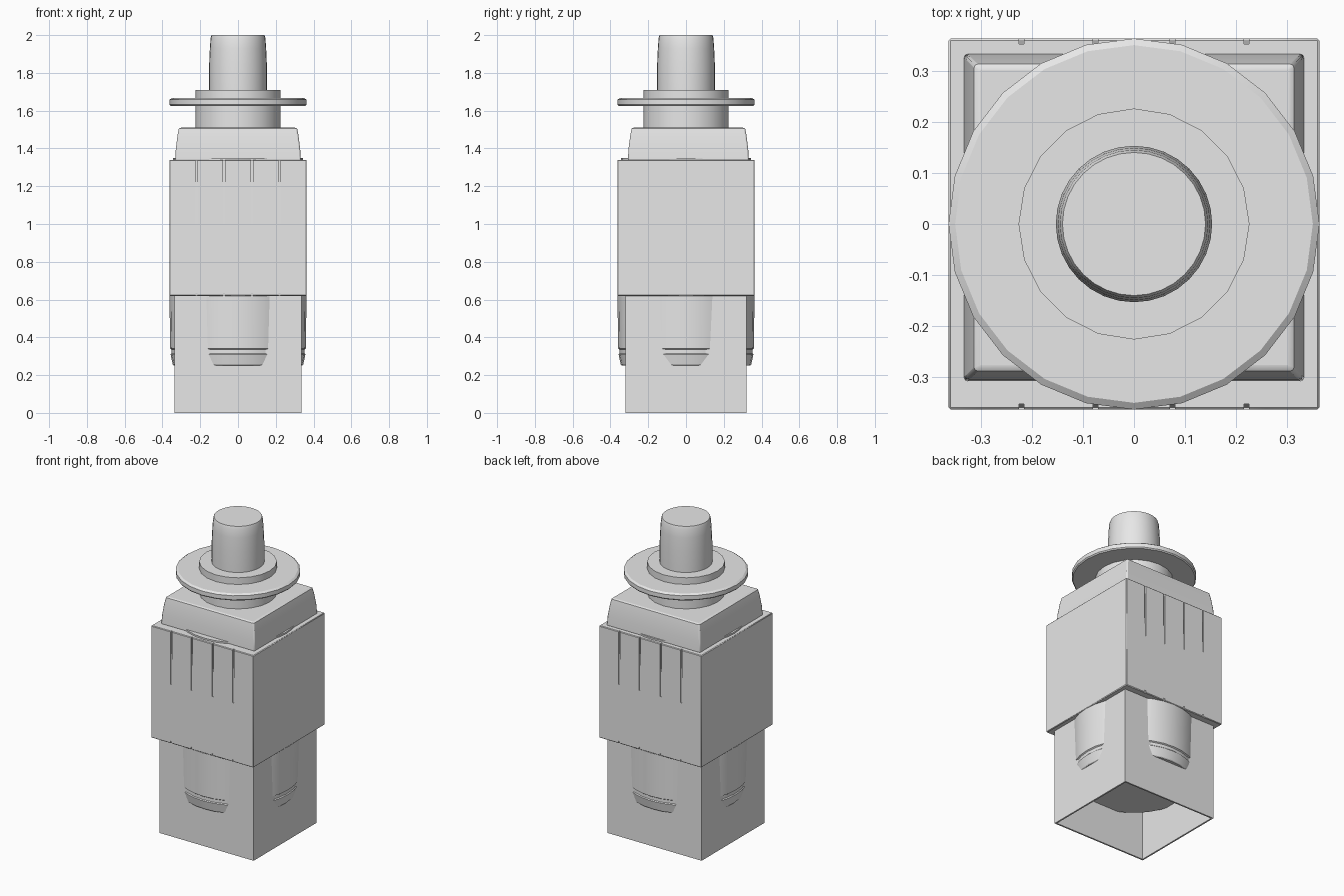
import bpy, bmesh
from math import cos, sin, tau, radians

if "Cube" in bpy.data.objects:
    bpy.data.objects.remove(bpy.data.objects["Cube"], do_unlink=True)

grey = bpy.data.materials.new("light grey plastic")
grey.use_nodes = True
grey.diffuse_color = (0.8, 0.8, 0.8, 1)
grey.node_tree.nodes["Principled BSDF"].inputs["Base Color"].default_value = (0.8, 0.8, 0.8, 1)


def finish(name, bm, smooth=True):
    bmesh.ops.recalc_face_normals(bm, faces=bm.faces)
    mesh = bpy.data.meshes.new(name)
    bm.to_mesh(mesh)
    bm.free()
    mesh.materials.append(grey)
    obj = bpy.data.objects.new(name, mesh)
    bpy.context.collection.objects.link(obj)
    if smooth:
        bpy.ops.object.select_all(action="DESELECT")
        obj.select_set(True)
        bpy.context.view_layer.objects.active = obj
        bpy.ops.object.shade_smooth_by_angle(angle=radians(30))
    return obj


def stack(bm, rings, bottom=True, top=True):
    """Skin a pile of closed rings of points."""
    loops = [[bm.verts.new(p) for p in ring] for ring in rings]
    n = len(loops[0])
    for a, b in zip(loops, loops[1:]):
        for i in range(n):
            j = (i + 1) % n
            bm.faces.new((a[i], a[j], b[j], b[i]))
    if bottom:
        bm.faces.new(loops[0][::-1])
    if top:
        bm.faces.new(loops[-1])


def lathe(name, profile, sides):
    bm = bmesh.new()
    stack(bm, [[(r * cos(tau * i / sides), r * sin(tau * i / sides), z)
                for i in range(sides)] for r, z in profile])
    return finish(name, bm)


def rect(x, y0, y1, z):
    return [(-x, y0, z), (x, y0, z), (x, y1, z), (-x, y1, z)]


def bevel(obj, width, segments=2):
    mod = obj.modifiers.new("edges", "BEVEL")
    mod.width, mod.segments, mod.limit_method = width, segments, "ANGLE"
    mod.angle_limit = radians(40)


# Open-bottomed skirt with thin walls
bm = bmesh.new()
stack(bm, [rect(0.335, -0.32, 0.32, 0.63), rect(0.335, -0.32, 0.32, 0),
           rect(0.325, -0.31, 0.31, 0), rect(0.325, -0.31, 0.31, 0.63)], False, False)
finish("skirt", bm, False)

# Round barrel that bulges through the skirt walls
lathe("barrel", [(0.34, 0.25), (0.345, 0.255), (0.357, 0.31), (0.352, 0.315), (0.352, 0.335),
                 (0.359, 0.34), (0.363, 0.62), (0.345, 0.63), (0.345, 1.35)], 32)

# Square main body
bm = bmesh.new()
stack(bm, [rect(0.363, -0.363, 0.363, z) for z in (0.62, 1.34)])
body = finish("body", bm)
bevel(body, 0.004, 1)

# Tapered slots and small lower notches, on the front and back of the body
bm = bmesh.new()
for side in (-1, 1):
    for x in (-0.22, -0.075, 0.075, 0.22):
        for z0, z1, d0, d1 in ((1.0, 1.36, 0.003, 0.011), (0.6, 0.635, 0.01, 0.004)):
            rings = []
            for z, d in ((z0, d0), (z1, d1)):
                inner, outer = side * (0.363 - d), side * 0.38
                rings.append([(x + a * 0.005, y, z) for a, y in
                              ((-1, inner), (1, inner), (1, outer), (-1, outer))])
            stack(bm, rings)
cutter = finish("slot_cutter", bm, False)
cutter.hide_render = True
cutter.display_type = "WIRE"
cut = body.modifiers.new("slots", "BOOLEAN")
cut.operation, cut.solver, cut.object = "DIFFERENCE", "EXACT", cutter
bpy.context.view_layer.objects.active = body
for mod in list(body.modifiers):
    bpy.ops.object.modifier_apply(modifier=mod.name)
bpy.data.objects.remove(cutter, do_unlink=True)

# Tapered shoulder, set slightly towards the back
bm = bmesh.new()
stack(bm, [rect(0.333 - t, -0.308 + t, 0.333 - t, z)
           for t, z in ((0, 1.335), (0.004, 1.4), (0.013, 1.47), (0.02, 1.505), (0.025, 1.51))])
bevel(finish("shoulder", bm), 0.012)

# Neck, washer and push button
lathe("neck", [(0.226, 1.505), (0.226, 1.71)], 20)
lathe("washer", [(0.357, 1.625), (0.363, 1.632), (0.363, 1.658), (0.35, 1.667)], 24)
lathe("button", [(0.153, 1.7), (0.153, 1.84), (0.149, 1.93), (0.145, 1.985), (0.14, 2.0)], 32)
